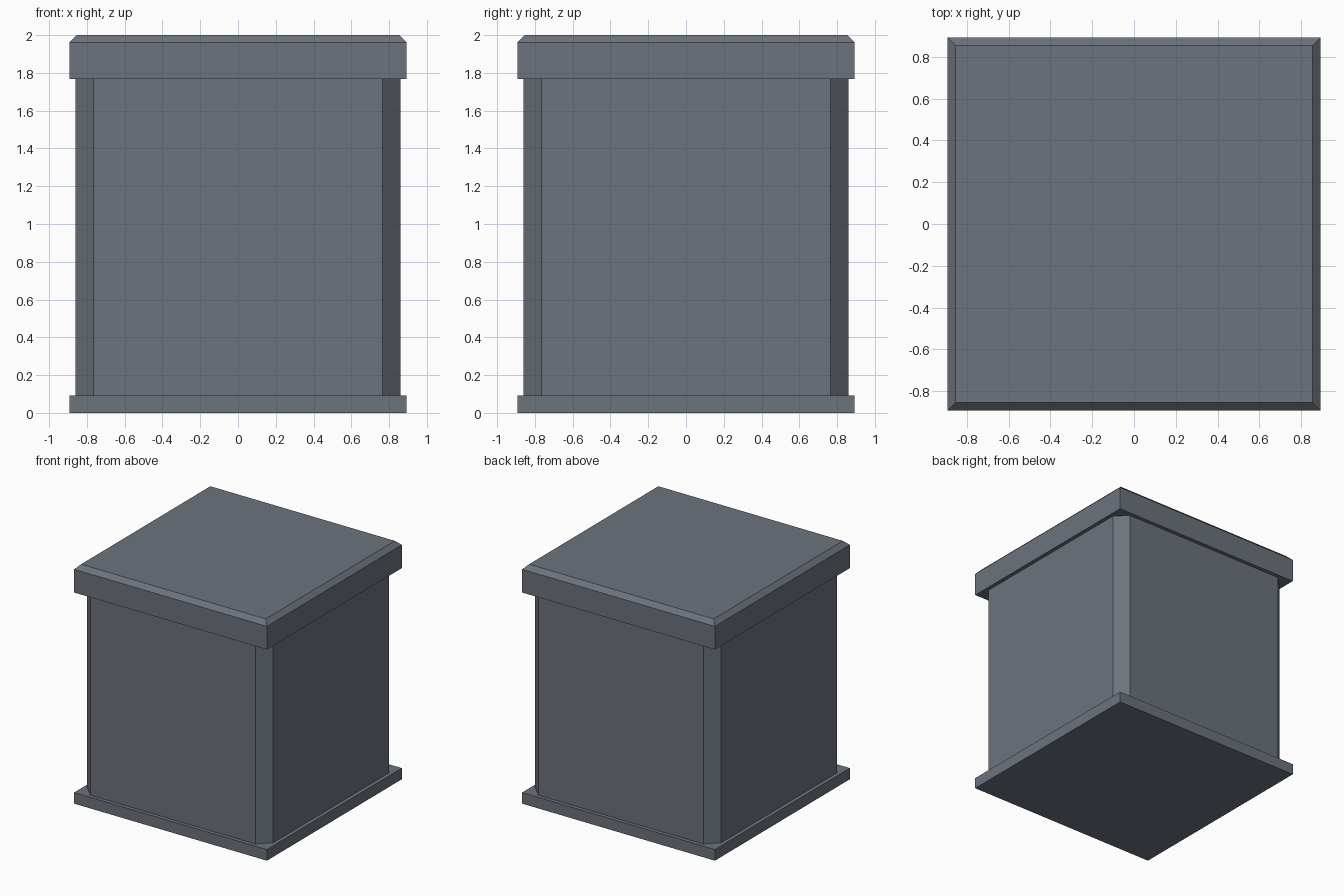
import bpy, bmesh

if "Cube" in bpy.data.objects:
    bpy.data.objects.remove(bpy.data.objects["Cube"])

mat = bpy.data.materials.new("slate grey")
mat.diffuse_color = (0.15, 0.172, 0.205, 1)
mat.use_nodes = True
mat.node_tree.nodes["Principled BSDF"].inputs["Base Color"].default_value = mat.diffuse_color


def block(name, half, z0, z1, pick=None, bevel=0.0):
    """Square block from z0 to z1; edges chosen by pick are chamfered."""
    bm = bmesh.new()
    bmesh.ops.create_cube(bm, size=2)
    for v in bm.verts:
        v.co = (v.co.x * half, v.co.y * half, z1 if v.co.z > 0 else z0)
    if pick:
        edges = [e for e in bm.edges if pick(*(v.co for v in e.verts))]
        bmesh.ops.bevel(bm, geom=edges, offset=bevel, offset_type='OFFSET',
                        segments=1, affect='EDGES')
    me = bpy.data.meshes.new(name)
    bm.to_mesh(me)
    bm.free()
    me.materials.append(mat)
    ob = bpy.data.objects.new(name, me)
    bpy.context.collection.objects.link(ob)
    return ob


# base plate
block("base_plate", 0.893, 0.0, 0.093)
# body with chamfered vertical corners
block("body", 0.861, 0.093, 1.768, lambda a, b: abs(a.z - b.z) > 0.5, 0.096)
# lid with chamfered top rim
block("lid", 0.893, 1.768, 2.0, lambda a, b: min(a.z, b.z) > 1.9, 0.038)
